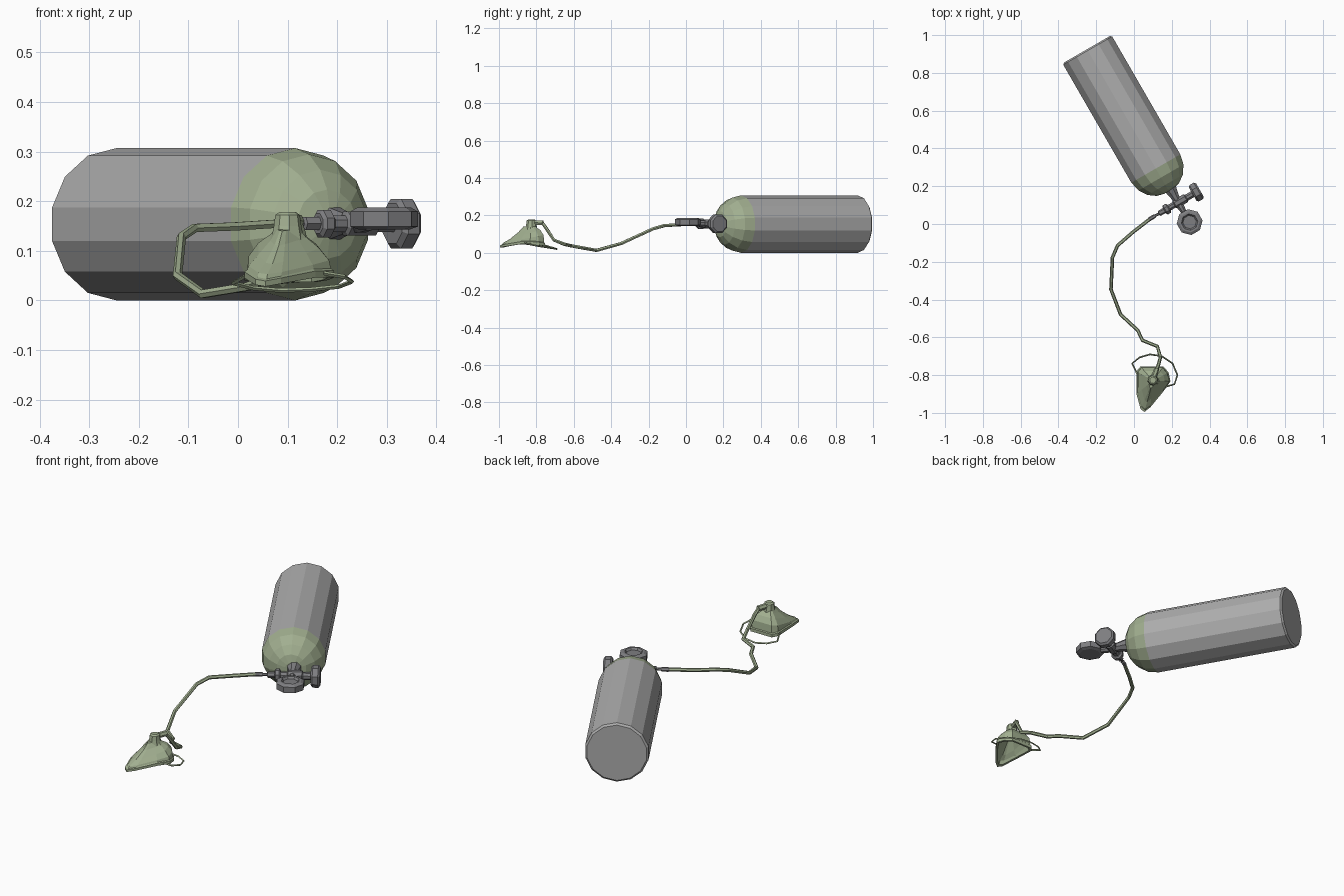
import bpy, bmesh, math
from mathutils import Vector

if "Cube" in bpy.data.objects:
    bpy.data.objects.remove(bpy.data.objects["Cube"])

def material(name, rgb):
    m = bpy.data.materials.new(name)
    m.diffuse_color = (*rgb, 1)
    m.use_nodes = True
    m.node_tree.nodes["Principled BSDF"].inputs["Base Color"].default_value = m.diffuse_color
    return m

STEEL = material("tank_grey", (0.42, 0.42, 0.42))
METAL = material("valve_dark_grey", (0.21, 0.21, 0.22))
GREEN = material("pale_green", (0.36, 0.43, 0.28))

Z = Vector((0, 0, 1))
D = Vector((0.5, -0.866, 0)).normalized()   # tank axis, bottom to valve
U = Vector((0.866, 0.5, 0)).normalized()    # valve crossbar axis

def loft(name, rings, mats, caps=True):
    """Skin a list of equal-length point rings; returns the mesh object."""
    bm = bmesh.new()
    loops = [[bm.verts.new(p) for p in r] for r in rings]
    n = len(loops[0])
    for a, b in zip(loops, loops[1:]):
        for i in range(n):
            j = (i + 1) % n
            bm.faces.new((a[i], a[j], b[j], b[i]))
    if caps:
        bm.faces.new(loops[0][::-1])
        bm.faces.new(loops[-1])
    bmesh.ops.recalc_face_normals(bm, faces=bm.faces)
    me = bpy.data.meshes.new(name)
    bm.to_mesh(me)
    bm.free()
    for m in mats:
        me.materials.append(m)
    ob = bpy.data.objects.new(name, me)
    bpy.context.collection.objects.link(ob)
    return ob

def revolve(name, origin, axis, profile, n, mats, half_step=True):
    """Faceted solid of revolution; profile is (distance along axis, radius)."""
    up = D if abs(axis.z) > 0.9 else Z
    side = axis.cross(up)
    off = 0.5 if half_step else 0
    ang = [2 * math.pi * (i + off) / n for i in range(n)]
    rings = [[origin + axis * t + (up * math.cos(a) + side * math.sin(a)) * r
              for a in ang] for t, r in profile]
    return loft(name, rings, mats)

def tube(name, pts, radius, n, mat):
    pts = [Vector(p) for p in pts]
    rings = []
    for i, p in enumerate(pts):
        t = (pts[min(i + 1, len(pts) - 1)] - pts[max(i - 1, 0)]).normalized()
        side = t.cross(Z).normalized()
        up = side.cross(t)
        rings.append([p + (side * math.cos(2 * math.pi * k / n)
                           + up * math.sin(2 * math.pi * k / n)) * radius
                      for k in range(n)])
    return loft(name, rings, [mat])

# Tank lying on its side, green shoulder past the straight wall
base = Vector((-0.249, 0.925, 0.1535))
wall = 0.729
tank = revolve("tank", base, D,
               [(0, 0.144), (0.008, 0.1535), (wall, 0.1535), (wall + 0.055, 0.141),
                (wall + 0.1, 0.11), (wall + 0.128, 0.07), (wall + 0.138, 0.03)],
               14, [STEEL, GREEN], half_step=False)
for f in tank.data.polygons:
    if (f.center - base).dot(D) > wall:
        f.material_index = 1

# Valve: neck, crossbar, end cap, hand wheel
hub = Vector((0.2345, 0.114, 0.155))
revolve("valve_neck", hub, D, [(-0.085, 0.036), (-0.045, 0.026), (-0.01, 0.02)], 8, [METAL])
revolve("valve_crossbar", hub, U,
        [(-0.065, 0.018), (-0.025, 0.018), (-0.02, 0.026), (0.045, 0.026),
         (0.05, 0.019), (0.095, 0.019)], 8, [METAL])
revolve("valve_end_cap", hub, U,
        [(-0.085, 0.022), (-0.079, 0.03), (-0.062, 0.03), (-0.056, 0.022)], 8, [METAL])
revolve("hand_wheel", hub + U * 0.11, U,
        [(-0.022, 0.044), (-0.013, 0.054), (0.013, 0.054), (0.022, 0.044)], 8, [METAL])

# Flat gauge in front of the valve, with recessed dial
revolve("gauge_stem", hub, D, [(0, 0.02), (0.03, 0.02), (0.06, 0.015)], 8, [METAL])
revolve("gauge", hub + D * 0.12 + Z * 0.01, Z,
        [(-0.022, 0.052), (-0.016, 0.069), (0.014, 0.069), (0.022, 0.055),
         (0.022, 0.044), (0.012, 0.036)], 8, [METAL])

# Hose fitting
revolve("hose_fitting", hub, U,
        [(-0.18, 0.008), (-0.175, 0.011), (-0.145, 0.011), (-0.14, 0.007),
         (-0.12, 0.007), (-0.117, 0.015), (-0.08, 0.015)], 6, [METAL])

# Hose from fitting to mask
tube("hose", [(0.085, 0.027, 0.155), (-0.008, -0.045, 0.149), (-0.087, -0.114, 0.146),
              (-0.114, -0.177, 0.128), (-0.122, -0.346, 0.05), (-0.071, -0.479, 0.013),
              (0.02, -0.563, 0.028), (0.045, -0.616, 0.038), (0.124, -0.648, 0.045),
              (0.14, -0.706, 0.068), (0.128, -0.75, 0.135), (0.12, -0.768, 0.16),
              (0.1, -0.825, 0.166)], 0.0095, 6, GREEN)

# Face mask: teardrop outline stepped up to the port, hollow underneath
outline = [(0.013, -0.78), (0.013, -0.90), (0.035, -0.98), (0.055, -0.995), (0.087, -0.97),
           (0.156, -0.886), (0.193, -0.833), (0.183, -0.786), (0.156, -0.754), (0.034, -0.754)]
cx, cy = 0.1, -0.83

def mask_ring(scale, nose_z, back_z, sag=0.0):
    ring = []
    for x, y in outline:
        v = (y + 1) / 0.25
        z = nose_z + (back_z - nose_z) * v + sag * math.sin(math.pi * min(v, 1))
        ring.append((cx + (x - cx) * scale, cy + (y - cy) * scale, z))
    return ring

loft("mask", [
    mask_ring(0.25, 0.11, 0.115), mask_ring(0.62, 0.06, 0.095),    # inside
    mask_ring(0.8, 0.045, 0.07), mask_ring(0.87, 0.028, 0.036, 0.015),
    mask_ring(1.0, 0.027, 0.036, 0.015), mask_ring(1.0, 0.038, 0.052, 0.015),  # rim
    mask_ring(0.94, 0.042, 0.056, 0.015), mask_ring(0.9, 0.052, 0.095),
    mask_ring(0.68, 0.072, 0.122), mask_ring(0.4, 0.11, 0.136),
    mask_ring(0.24, 0.14, 0.148)], [GREEN])

# Mask port and elbow
revolve("mask_port", Vector((0.1, -0.827, 0)), Z,
        [(0.12, 0.034), (0.15, 0.028), (0.172, 0.025), (0.178, 0.017)], 8, [GREEN])
tube("mask_elbow", [(0.1, -0.825, 0.162), (0.121, -0.765, 0.16)], 0.014, 6, GREEN)

# Head strap lying behind the mask
tube("head_strap", [(0.02, -0.80, 0.052), (-0.01, -0.738, 0.035), (0.03, -0.706, 0.025),
                    (0.085, -0.69, 0.02), (0.148, -0.70, 0.022), (0.204, -0.738, 0.028),
                    (0.23, -0.80, 0.038), (0.214, -0.848, 0.048), (0.172, -0.86, 0.055)],
     0.0045, 4, GREEN)
